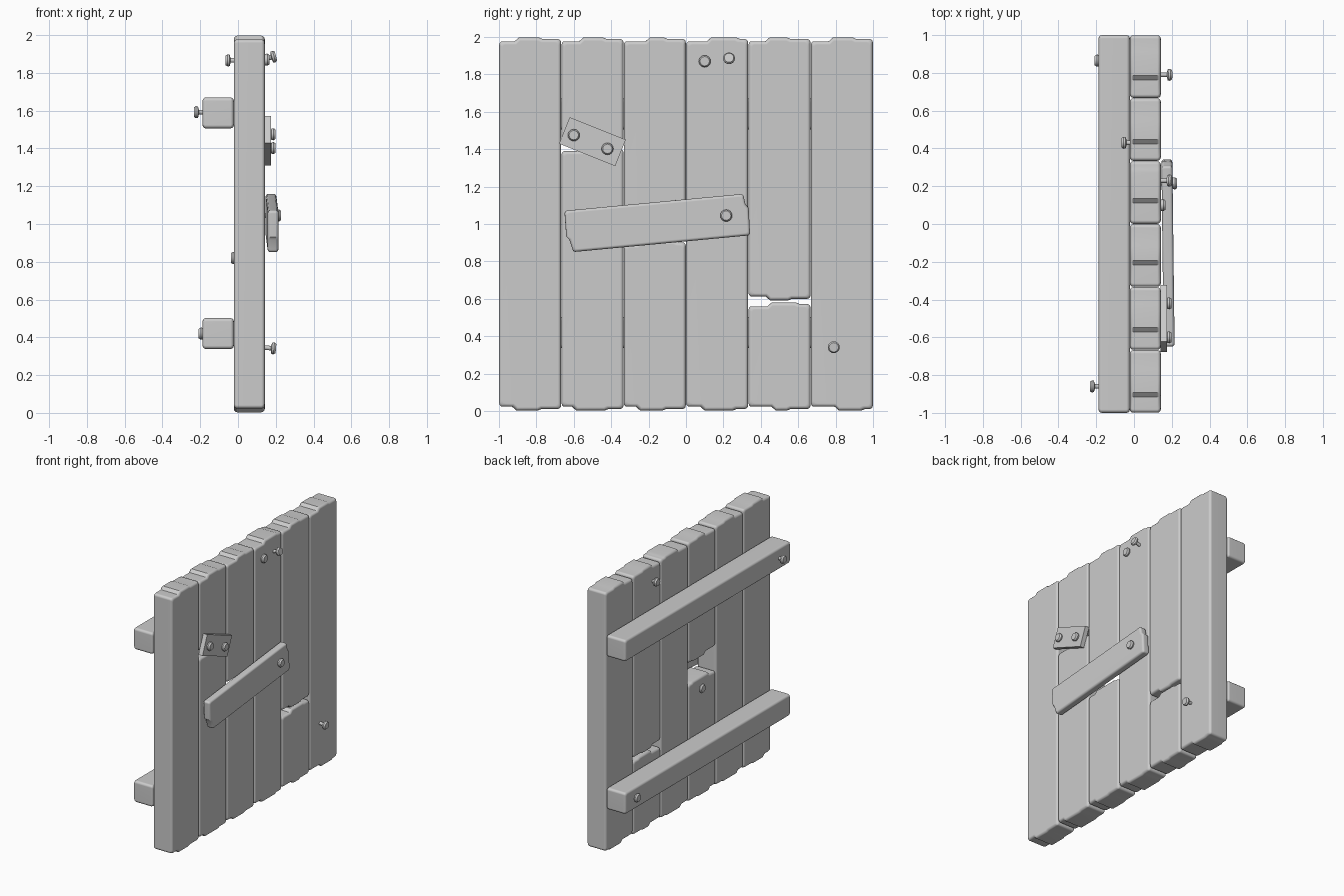
import bpy, bmesh, random
from math import radians, cos, sin, pi
from mathutils import Matrix

if "Cube" in bpy.data.objects:
    bpy.data.objects.remove(bpy.data.objects["Cube"])

random.seed(4)
ARC = [k * pi / 6 for k in range(4)]


def finish(name, bm, weighted=True):
    bmesh.ops.recalc_face_normals(bm, faces=bm.faces)
    me = bpy.data.meshes.new(name)
    bm.to_mesh(me)
    bm.free()
    ob = bpy.data.objects.new(name, me)
    bpy.context.collection.objects.link(ob)
    bpy.ops.object.select_all(action='DESELECT')
    ob.select_set(True)
    bpy.context.view_layer.objects.active = ob
    bpy.ops.object.shade_smooth_by_angle(angle=radians(38))
    if weighted:
        ob.modifiers.new("weighted", 'WEIGHTED_NORMAL').keep_sharp = True


def loft(bm, rings):
    """Skin closed rings of points and cap both ends."""
    rings = [[bm.verts.new(p) for p in ring] for ring in rings]
    n = len(rings[0])
    for a, b in zip(rings, rings[1:]):
        for k in range(n):
            bm.faces.new((a[k], a[(k + 1) % n], b[(k + 1) % n], b[k]))
    bm.faces.new(rings[0])
    bm.faces.new(rings[-1])


def splinter(z, inward):
    """Ragged end: flat shoulders with a stepped middle; inward points into the wood."""
    a = random.uniform(0.15, 0.4)
    b = random.uniform(0.6, 0.85)
    lo, hi = z + inward * 0.02, z + inward * 0.008
    return [(0, lo), (a, lo), (a + 0.07, z), (b, z), (b + 0.06, hi), (1, hi)]


def board(name, x0, x1, width, bottom, top, b, matrix):
    """Rounded board along z; end profiles hold (fraction across, z)."""
    def end(profile, s):
        corner = [(b * (1 - cos(t)), b * (1 - sin(t))) for t in ARC]
        pts = [(p, profile[0][1] - s * q) for p, q in corner]
        pts += [(width * u, z) for u, z in profile[1:-1]]
        pts += [(width - p, profile[-1][1] - s * q) for p, q in reversed(corner)]
        return [(y - width / 2, z, s) for y, z in pts]

    outline = end(top, 1) + end(bottom, -1)[::-1]
    steps = [(x0 + b * (1 - cos(t)), b * (1 - sin(t))) for t in ARC]
    steps += [(x0 + x1 - x, i) for x, i in reversed(steps)]
    bm = bmesh.new()
    loft(bm, [[(x, y * (1 - 2 * i / width), z - s * i) for y, z, s in outline]
              for x, i in steps])
    bm.transform(matrix)
    finish(name, bm)


# Six upright planks, three of them snapped (slot: lower and upper edge of the break)
breaks = {1: (1.41, 1.43), 2: (0.91, 1.06), 4: (0.58, 0.592)}
for slot in range(6):
    cuts = [0.003, *breaks.get(slot, ()), 1.997]
    for k in range(0, len(cuts), 2):
        board(f"plank_{slot + 1}_{k // 2 + 1}", -0.022, 0.142, 0.331,
              splinter(cuts[k], 1), splinter(cuts[k + 1], -1), 0.018,
              Matrix.Translation((0, (slot - 2.5) / 3, 0)))

# Two cross rails on the back, boards laid along y
for name, z in (("lower_rail", 0.42), ("upper_rail", 1.588)):
    board(name, -0.188, -0.022, 0.164, [(0, -1), (1, -1)], [(0, 1), (1, 1)], 0.018,
          Matrix.Translation((0, 0, z)) @ Matrix.Rotation(radians(-90), 4, 'X'))

# Slanted wooden patch on the front
board("patch_board", -0.029, 0.029, 0.224,
      [(0, -.487), (.62, -.49), (.7, -.475), (1, -.463)],
      [(0, .475), (.25, .48), (.34, .495), (1, .49)], 0.015,
      Matrix.Translation((0.18, -0.155, 1.005)) @ Matrix.Rotation(radians(0.7), 4, 'Z')
      @ Matrix.Rotation(radians(-84.6), 4, 'X'))

# Thin metal plate
plate = bmesh.new()
bmesh.ops.create_cube(plate, size=1, matrix=Matrix.Translation((0.158, -0.5, 1.44))
                      @ Matrix.Rotation(radians(-21.8), 4, 'X')
                      @ Matrix.Diagonal((0.034, 0.323, 0.152, 1)))
finish("metal_plate", plate, False)


# Nails: domed head on a thin shank, lathed around x
def nail(name, tip, y, z, tilt=0):
    profile = [(.025, -.004), (.032, -.015), (.03, -.026), (.012, -.031), (.012, -.09)]
    angles = [k * pi / 8 for k in range(16)]
    bm = bmesh.new()
    loft(bm, [[(h, r * cos(t), r * sin(t)) for t in angles] for r, h in profile])
    bm.transform(Matrix.Translation((tip, y, z)) @ Matrix.Rotation(pi if tip < 0 else 0, 4, 'Z')
                 @ Matrix.Rotation(radians(tilt), 4, 'Y'))
    finish(name, bm, False)


nail("plank_nail_1", .17, .10, 1.87)
nail("plank_nail_2", .205, .23, 1.89, -15)
nail("plank_nail_3", .205, .79, .34, 5)
nail("plate_nail_1", .203, -.60, 1.475)
nail("plate_nail_2", .203, -.42, 1.402)
nail("patch_nail", .232, .215, 1.045)
nail("back_nail_1", -.07, .43, 1.866)
nail("back_nail_2", -.042, -.16, .82)
nail("rail_nail_1", -.212, .865, .42)
nail("rail_nail_2", -.238, -.86, 1.592)
